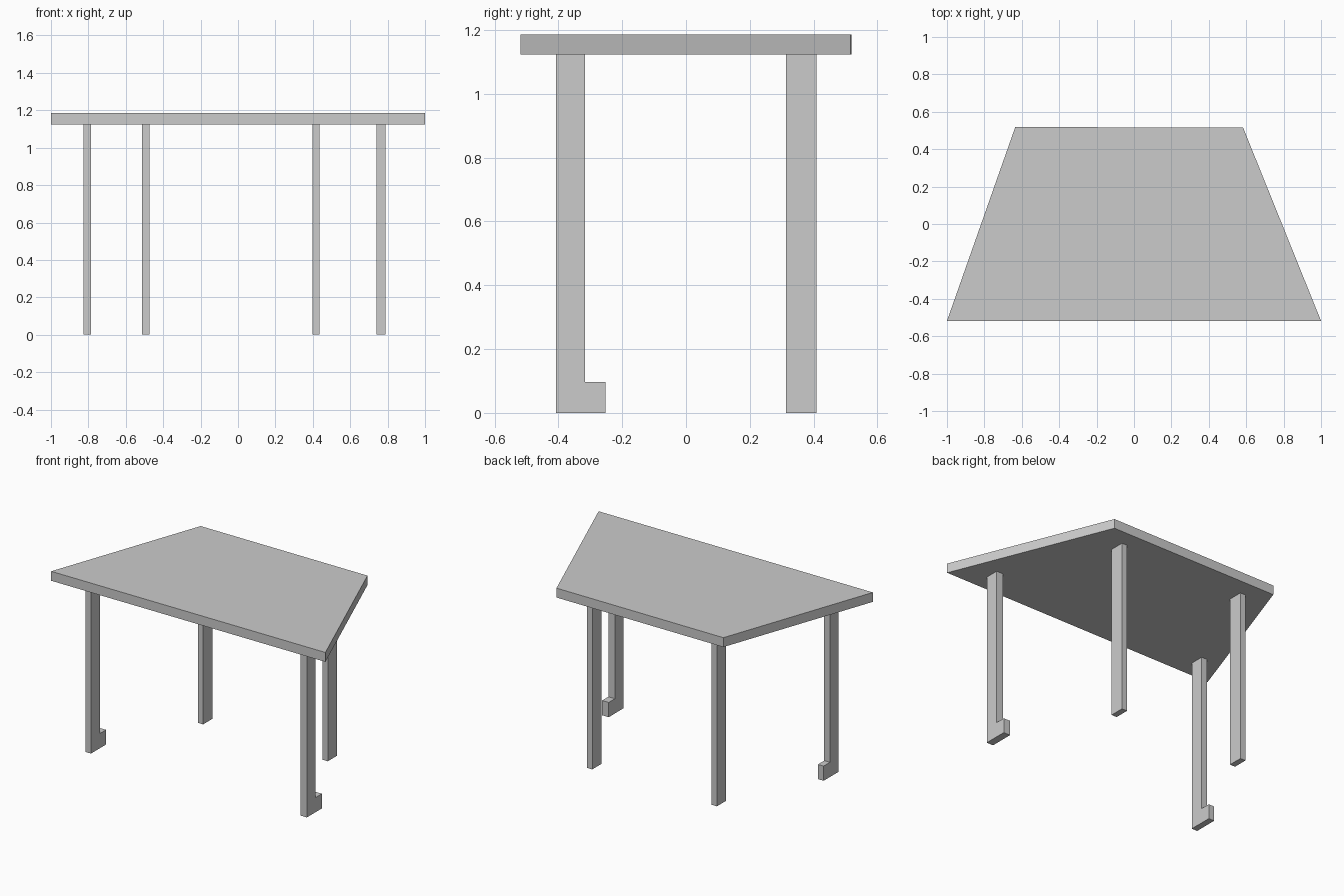
import bpy, bmesh
from mathutils import Vector

if "Cube" in bpy.data.objects:
    bpy.data.objects.remove(bpy.data.objects["Cube"])


def prism(name, outline, direction):
    """Extrude a flat outline along a direction into a solid."""
    bm = bmesh.new()
    face = bm.faces.new([bm.verts.new(p) for p in outline])
    ext = bmesh.ops.extrude_face_region(bm, geom=[face])
    verts = [g for g in ext["geom"] if isinstance(g, bmesh.types.BMVert)]
    bmesh.ops.translate(bm, verts=verts, vec=Vector(direction))
    bmesh.ops.recalc_face_normals(bm, faces=bm.faces)
    mesh = bpy.data.meshes.new(name)
    bm.to_mesh(mesh)
    bm.free()
    obj = bpy.data.objects.new(name, mesh)
    bpy.context.collection.objects.link(obj)
    return obj


UNDERSIDE, TOP = 1.124, 1.186

# Trapezoid table top, wider at the front
corners = [(-1, -0.518), (1, -0.518), (0.583, 0.516), (-0.635, 0.518)]
prism("table_top", [(x, y, UNDERSIDE) for x, y in corners], (0, 0, TOP - UNDERSIDE))

# Side profiles (y, z): front legs have a small toe pointing backwards
front_profile = [(-0.408, 0), (-0.252, 0), (-0.252, 0.097), (-0.317, 0.097),
                 (-0.317, UNDERSIDE), (-0.408, UNDERSIDE)]
back_profile = [(0.314, 0), (0.409, 0), (0.409, UNDERSIDE), (0.314, UNDERSIDE)]

# Four legs: name, profile, x range
for name, profile, x0, x1 in [
    ("front_leg_left", front_profile, -0.827, -0.786),
    ("front_leg_right", front_profile, 0.740, 0.788),
    ("back_leg_left", back_profile, -0.512, -0.474),
    ("back_leg_right", back_profile, 0.397, 0.435),
]:
    prism(name, [(x0, y, z) for y, z in profile], (x1 - x0, 0, 0))
